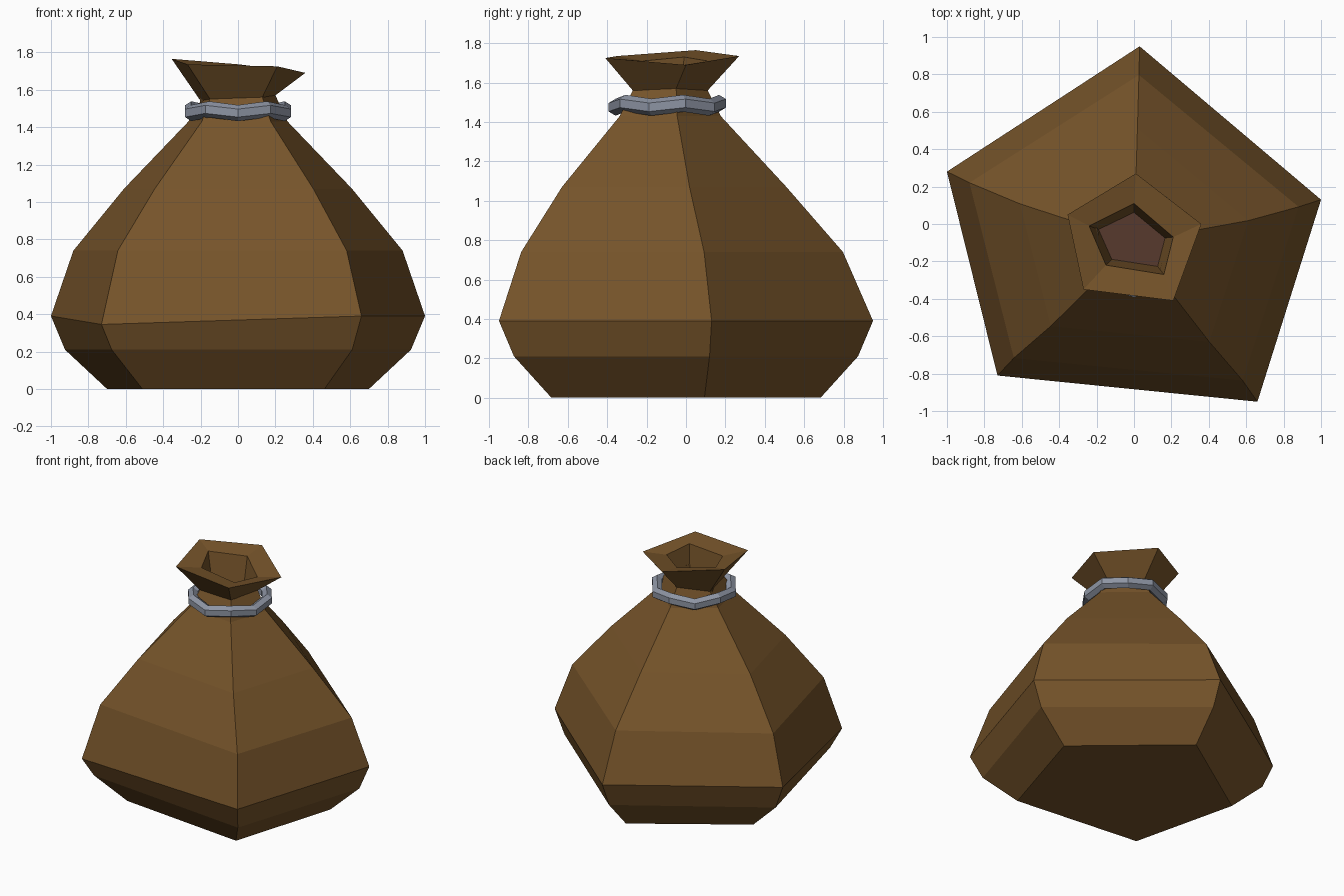
import bpy, bmesh, math

if "Cube" in bpy.data.objects:
    bpy.data.objects.remove(bpy.data.objects["Cube"], do_unlink=True)


def material(name, rgb):
    m = bpy.data.materials.new(name)
    m.use_nodes = True
    m.diffuse_color = (*rgb, 1)
    m.node_tree.nodes["Principled BSDF"].inputs["Base Color"].default_value = (*rgb, 1)
    return m


brown = material("brown_cloth", (0.18, 0.088, 0.023))
dark = material("dark_contents", (0.095, 0.042, 0.026))
grey = material("grey_rope", (0.27, 0.30, 0.37))


def new_object(name, bm, mats):
    bmesh.ops.recalc_face_normals(bm, faces=bm.faces)
    mesh = bpy.data.meshes.new(name)
    bm.to_mesh(mesh)
    bm.free()
    for m in mats:
        mesh.materials.append(m)
    ob = bpy.data.objects.new(name, mesh)
    bpy.context.collection.objects.link(ob)
    return ob


def bridge(bm, a, b):
    for i in range(len(a)):
        j = (i + 1) % len(a)
        bm.faces.new((a[i], a[j], b[j], b[i]))


# Sack: lopsided five-sided outline, scaled and shifted at each level
outline = [(0.03, 0.95), (1.0, 0.13), (0.66, -0.95), (-0.73, -0.81), (-1.0, 0.28)]
# each level: z, x scale, y scale, y shift
levels = [(0.0, 0.70, 0.72, 0.0), (0.21, 0.925, 0.92, 0.0), (0.39, 1, 1, 0),
          (0.74, 0.88, 0.86, -0.02), (1.07, 0.61, 0.60, -0.06), (1.43, 0.265, 0.27, -0.08)]
bm = bmesh.new()
rings = []
for z, sx, sy, dy in levels:
    rings.append([bm.verts.new((x * sx, y * sy + dy, z)) for x, y in outline])
rings[2][3].co.z = 0.345

# Neck, flared mouth, flat rim and the hollow inside
neck = [(0, 0.11, 1.56), (0.2, -0.05, 1.57), (0.13, -0.27, 1.56), (-0.15, -0.24, 1.55), (-0.2, 0, 1.54)]
mouth = [(0.01, 0.27, 1.735), (0.36, 0, 1.69), (0.21, -0.41, 1.725), (-0.27, -0.35, 1.735), (-0.355, 0.05, 1.765)]
rim = [(0, 0.11, 1.71), (0.21, -0.07, 1.68), (0.16, -0.27, 1.70), (-0.15, -0.22, 1.71), (-0.24, -0.01, 1.73)]
rings += [[bm.verts.new(p) for p in pts] for pts in (neck, mouth, rim)]
rings.append([bm.verts.new((x * 0.79, (y + 0.09) * 0.76 - 0.09, 1.47)) for x, y, z in rim])
for lower, upper in zip(rings, rings[1:]):
    bridge(bm, lower, upper)
bm.faces.new(rings[0])
floor = bm.faces.new(rings[-1])
floor.material_index = 1
new_object("sack", bm, [brown, dark])

# Rope tie: ten-segment wavy band with a six-sided section
bm = bmesh.new()
sections = []
for i in range(10):
    a = math.radians(90 + 36 * i)
    z = 1.495 if i % 2 == 0 else 1.475
    section = []
    for k in range(6):
        t = math.radians(60 * k + 30)
        r = 0.263 + 0.04 * math.cos(t)
        section.append(bm.verts.new((r * math.cos(a), r * math.sin(a) - 0.095, z + 0.043 * math.sin(t))))
    sections.append(section)
for i in range(10):
    bridge(bm, sections[i], sections[(i + 1) % 10])
new_object("rope_tie", bm, [grey])
